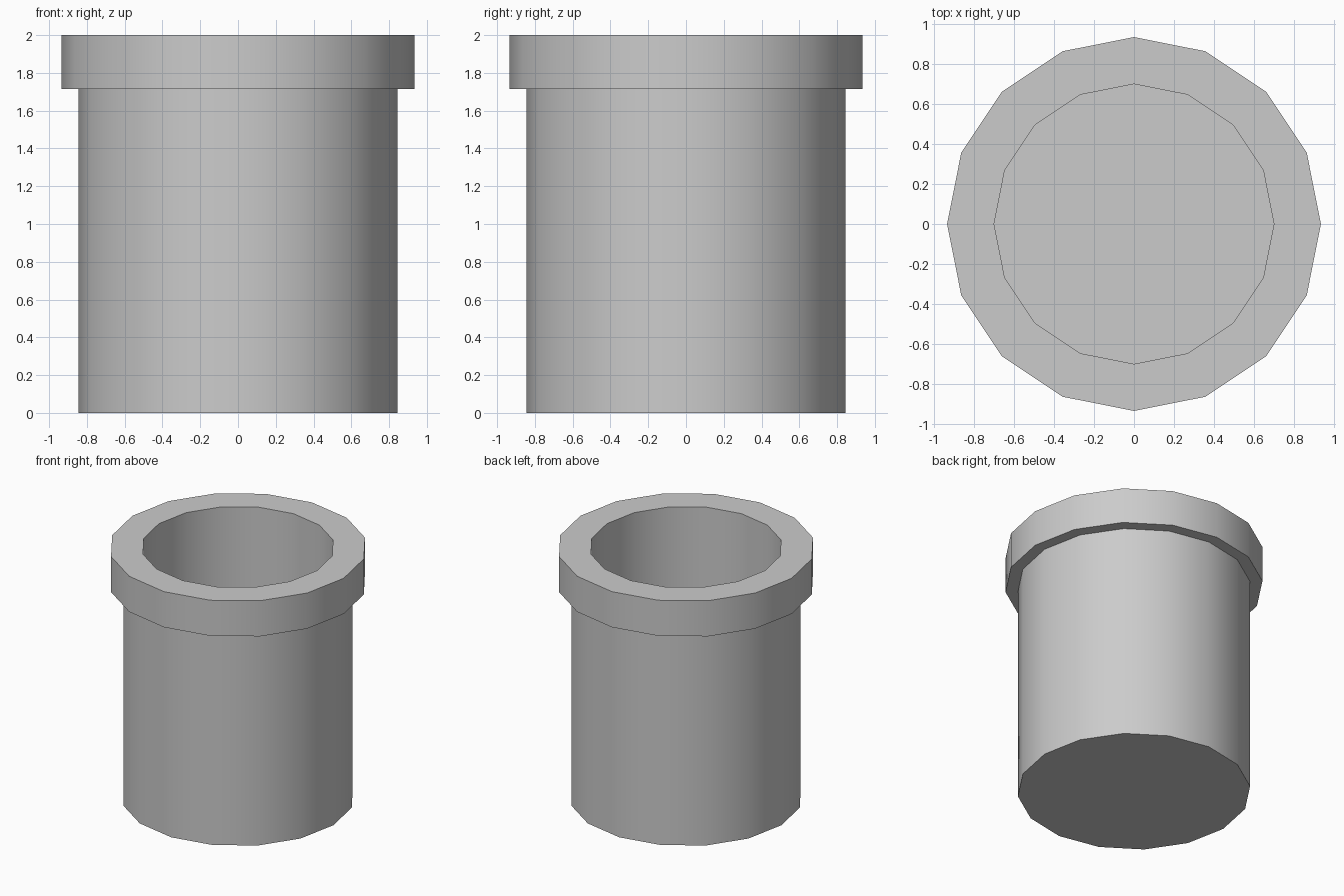
import bpy, bmesh
from math import cos, sin, tau, radians

if "Cube" in bpy.data.objects:
    bpy.data.objects.remove(bpy.data.objects["Cube"])

SIDES = 16

# Half cross-section (radius, height), from the base up, over the rim and down inside
PROFILE = [
    (0.845, 0.0), (0.845, 1.715),   # outer body wall
    (0.935, 1.715), (0.935, 2.0),   # collar
    (0.70, 2.0), (0.70, 0.14),      # bore down to the floor
]


def lathe(name, profile, sides):
    bm = bmesh.new()
    rings = [[bm.verts.new((r * cos(tau * i / sides), r * sin(tau * i / sides), z))
              for i in range(sides)] for r, z in profile]
    for low, high in zip(rings, rings[1:]):
        for i in range(sides):
            j = (i + 1) % sides
            bm.faces.new((low[i], low[j], high[j], high[i]))
    # Base underside and inner floor
    bm.faces.new(rings[0][::-1])
    bm.faces.new(rings[-1])
    bmesh.ops.recalc_face_normals(bm, faces=bm.faces)
    mesh = bpy.data.meshes.new(name)
    bm.to_mesh(mesh)
    bm.free()
    obj = bpy.data.objects.new(name, mesh)
    bpy.context.collection.objects.link(obj)
    return obj


# Collared pipe, smooth around with crisp rims
pipe = lathe("collared_pipe", PROFILE, SIDES)
bpy.context.view_layer.objects.active = pipe
pipe.select_set(True)
bpy.ops.object.shade_smooth_by_angle(angle=radians(30))
